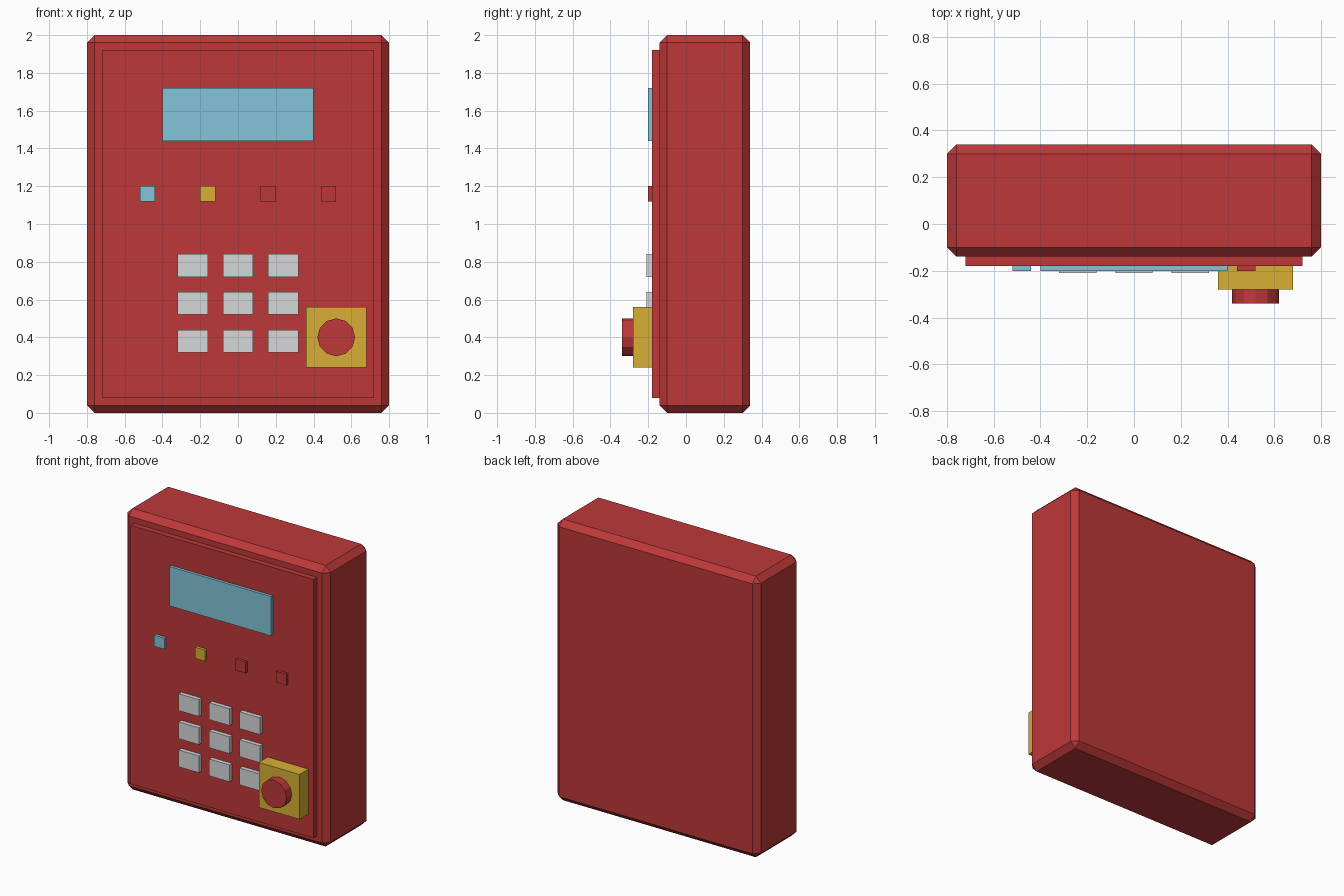
import bpy
import math

cube = bpy.data.objects.get("Cube")
if cube:
    bpy.data.objects.remove(cube, do_unlink=True)


def material(name, rgb):
    mat = bpy.data.materials.new(name)
    mat.use_nodes = True
    mat.diffuse_color = (*rgb, 1)
    mat.node_tree.nodes["Principled BSDF"].inputs["Base Color"].default_value = (*rgb, 1)
    return mat


red = material("red", (0.515, 0.04, 0.04))
yellow = material("yellow", (0.68, 0.43, 0.036))
blue = material("light_blue", (0.23, 0.56, 0.70))
grey = material("light_grey", (0.67, 0.685, 0.70))


def box(name, mat, x, z, width, height, front, back):
    """Box centred on x and z, reaching from y = front to y = back."""
    bpy.ops.mesh.primitive_cube_add(size=1, location=(x, (front + back) / 2, z))
    obj = bpy.context.object
    obj.name = name
    obj.scale = (width, back - front, height)
    bpy.ops.object.transform_apply(location=False, rotation=False, scale=True)
    obj.data.materials.append(mat)
    return obj


FACE = -0.18  # front of the panel

# Housing with chamfered edges
housing = box("housing", red, 0, 1, 1.6, 2, -0.14, 0.34)
bevel = housing.modifiers.new("chamfer", "BEVEL")
bevel.width = 0.04
bevel.segments = 1

# Front panel and display
box("front_panel", red, 0, 1, 1.44, 1.84, FACE, -0.13)
box("display", blue, 0, 1.58, 0.8, 0.28, -0.2, FACE)

# Row of indicator lights
for i, mat in enumerate((blue, yellow, red, red)):
    box(f"indicator_light_{i + 1}", mat, -0.48 + 0.32 * i, 1.16, 0.08, 0.08, -0.2, FACE)

# Keypad
for row in range(3):
    for col in range(3):
        box(f"key_{row * 3 + col + 1}", grey, 0.24 * (col - 1), 0.78 - 0.2 * row,
            0.16, 0.12, -0.21, FACE)

# Emergency stop
box("stop_base", yellow, 0.52, 0.4, 0.32, 0.32, -0.28, FACE)
bpy.ops.mesh.primitive_cylinder_add(vertices=12, radius=0.1, depth=0.06,
                                    location=(0.52, -0.31, 0.4),
                                    rotation=(math.pi / 2, 0, 0))
stop_button = bpy.context.object
stop_button.name = "stop_button"
stop_button.data.materials.append(red)
